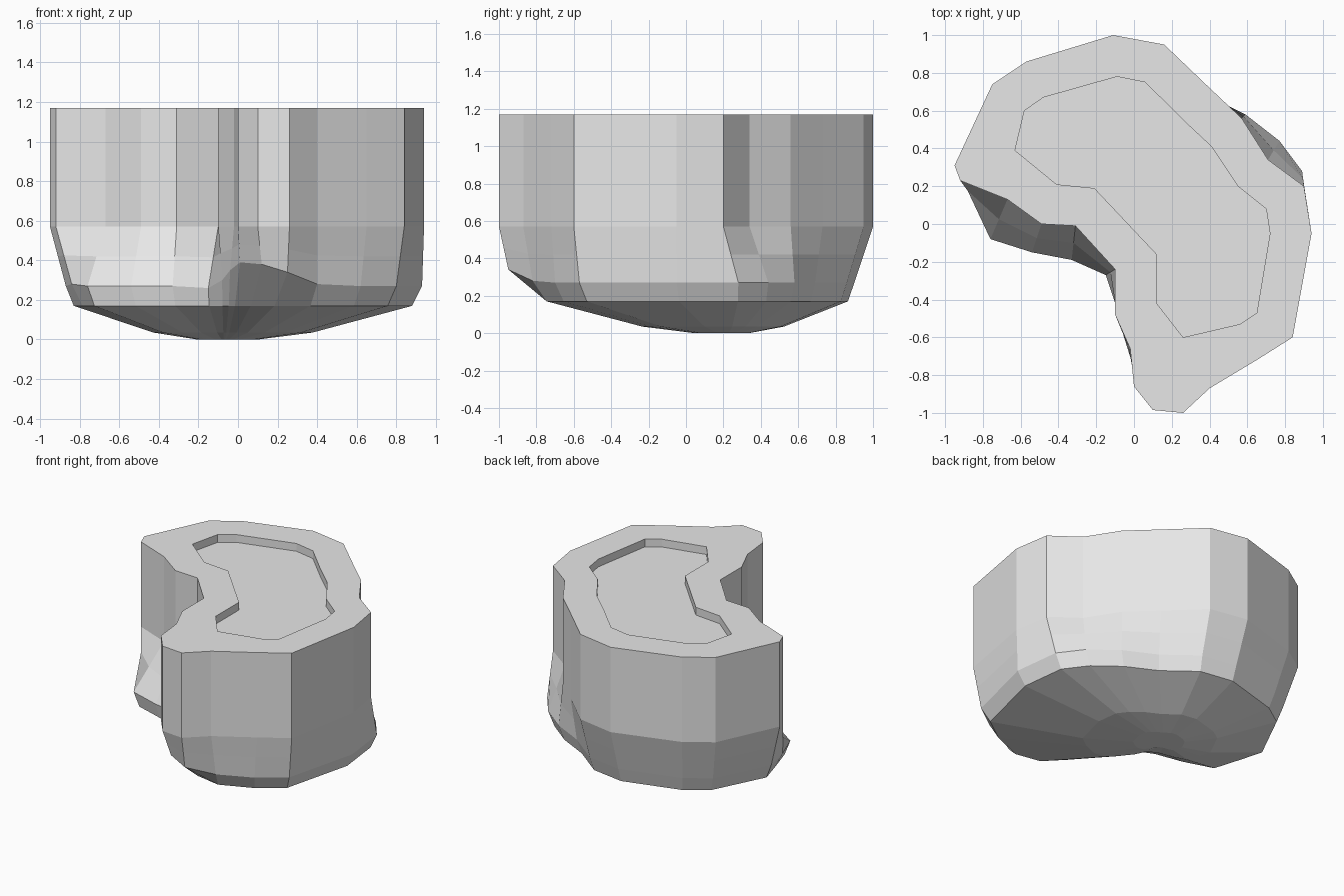
import bpy, bmesh
from mathutils import Vector

if "Cube" in bpy.data.objects:
    bpy.data.objects.remove(bpy.data.objects["Cube"])

TOP, WAIST, UNDER, RECESS = 1.17, 0.57, 0.17, 0.055
CENTRE = Vector((-0.07, 0.22))

# Kidney outline of the upright wall, anticlockwise from the back
OUTLINE = [(-.11, 1), (-.57, .86), (-.75, .74), (-.95, .31), (-.92, .23),
           (-.67, .13), (-.49, 0), (-.31, -.01), (-.10, -.24), (-.10, -.48),
           (-.02, -.66), (0, -.86), (.10, -.985), (.26, -1), (.40, -.87),
           (.65, -.72), (.84, -.60), (.94, -.05), (.90, .20), (.71, .34),
           (.57, .56), (.39, .73), (.16, .95)]

# Uneven lip where the wall turns into the rounded underside
LIP = [(-.10, .90, .27), (-.52, .78, .27), (-.68, .67, .27), (-.87, .29, .27),
       (-.84, .12, .28), (-.76, -.08, .27), (-.54, -.15, .27), (-.33, -.19, .27),
       (-.15, -.27, .26), (-.08, -.48, .30), (-.04, -.64, .35), (.01, -.80, .39),
       (.12, -.92, .38), (.25, -.95, .34), (.40, -.82, .28), (.62, -.70, .27),
       (.80, -.57, .27), (.93, -.05, .27), (.89, .28, .27), (.77, .44, .27),
       (.59, .58, .27), (.37, .69, .27), (.15, .86, .27)]

# Inner outline of the shallow recess, clockwise from the back
INNER = [(-.09, .78), (.06, .75), (.26, .55), (.41, .41), (.55, .20), (.70, .08),
         (.72, -.05), (.65, -.47), (.56, -.53), (.26, -.60), (.12, -.42),
         (.12, -.16), (-.21, .19), (-.41, .21), (-.63, .39), (-.58, .60), (-.48, .67)]


def flat(points, z):
    return [Vector((x, y, z)) for x, y in points]


def inward(p, amount, z):
    q = p.xy.lerp(CENTRE, amount)
    return Vector((q.x, q.y, z))


bm = bmesh.new()


def add_ring(points):
    return [bm.verts.new(p) for p in points]


def join(a, b):
    n = len(a)
    for i in range(n):
        j = (i + 1) % n
        bm.faces.new((a[i], a[j], b[j], b[i]))


# Outer shell: straight wall, tapering shoulder, lip and bowl-shaped base
lip = [Vector(p) for p in LIP]
waist = flat(OUTLINE, WAIST)
under = [inward(p, .05 + 2.2 * max(0, p.z - .27), UNDER) for p in lip]
rings = [add_ring(r) for r in (
    flat(OUTLINE, TOP),
    waist,
    [w.lerp(p, .5) for w, p in zip(waist, lip)],
    lip,
    under,
    [inward(p, .53, .035) for p in under],
    [inward(p, .82, 0) for p in under])]
for a, b in zip(rings, rings[1:]):
    join(a, b)
bm.faces.new(rings[-1])

# Recess wall and floor
rim = add_ring(flat(INNER, TOP))
floor = add_ring(flat(INNER, TOP - RECESS))
join(rim, floor)
bm.faces.new(floor)

# Flat top between the outer wall and the recess
edges = []
for ring in (rings[0], rim):
    edges += [bm.edges.get((ring[i - 1], ring[i])) for i in range(len(ring))]
bmesh.ops.triangle_fill(bm, use_beauty=True, use_dissolve=False, edges=edges,
                        normal=(0, 0, 1))
bmesh.ops.recalc_face_normals(bm, faces=bm.faces)

mesh = bpy.data.meshes.new("kidney_basin")
bm.to_mesh(mesh)
bm.free()
basin = bpy.data.objects.new("kidney_basin", mesh)
bpy.context.collection.objects.link(basin)

grey = bpy.data.materials.new("light_grey")
grey.diffuse_color = (.8, .8, .8, 1)
grey.use_nodes = True
grey.node_tree.nodes["Principled BSDF"].inputs["Base Color"].default_value = grey.diffuse_color
mesh.materials.append(grey)
